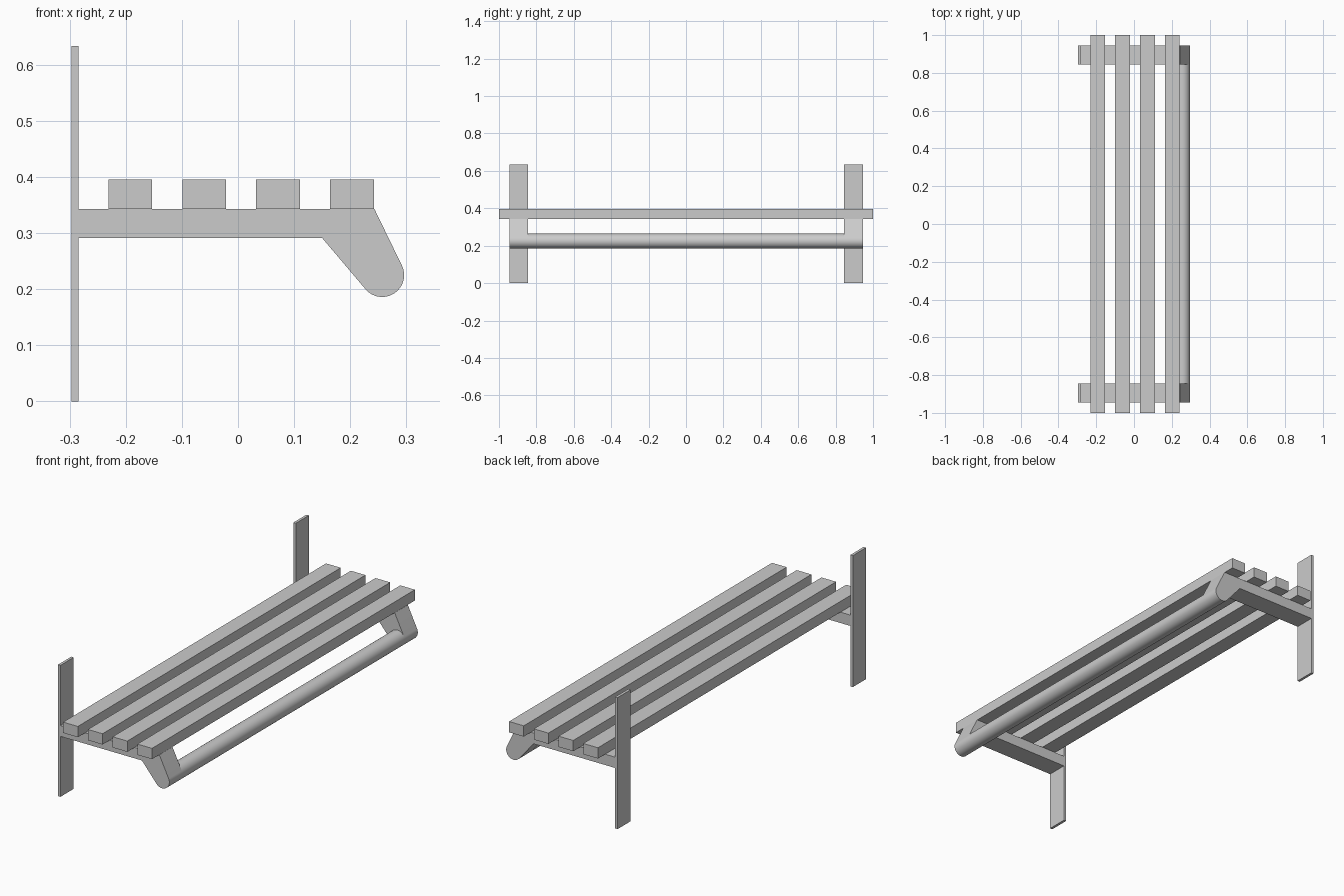
import bpy, bmesh
from math import radians, cos, sin

if "Cube" in bpy.data.objects:
    bpy.data.objects.remove(bpy.data.objects["Cube"])

TUBE_X, TUBE_Z, TUBE_R = 0.257, 0.225, 0.039
INNER, OUTER = 0.845, 0.945


def extrude_profile(name, profile, y0, y1, caps=True, smooth=False):
    """Extrude an x-z outline along y."""
    bm = bmesh.new()
    a = [bm.verts.new((x, y0, z)) for x, z in profile]
    b = [bm.verts.new((x, y1, z)) for x, z in profile]
    n = len(profile)
    for i in range(n):
        j = (i + 1) % n
        bm.faces.new((a[i], a[j], b[j], b[i]))
    if caps:
        bm.faces.new(a[::-1])
        bm.faces.new(b)
    bmesh.ops.recalc_face_normals(bm, faces=bm.faces)
    mesh = bpy.data.meshes.new(name)
    bm.to_mesh(mesh)
    bm.free()
    obj = bpy.data.objects.new(name, mesh)
    bpy.context.collection.objects.link(obj)
    if smooth:
        bpy.ops.object.select_all(action='DESELECT')
        obj.select_set(True)
        bpy.context.view_layer.objects.active = obj
        bpy.ops.object.shade_smooth_by_angle(angle=radians(25))
    return obj


def rect(x0, x1, z0, z1):
    return [(x0, z0), (x1, z0), (x1, z1), (x0, z1)]


def arc(start, end, steps):
    angles = [radians(start + (end - start) * i / steps) for i in range(steps + 1)]
    return [(TUBE_X + TUBE_R * cos(t), TUBE_Z + TUBE_R * sin(t)) for t in angles]


# Seat slats
for i in range(4):
    x = -0.192 + i * 0.1317
    extrude_profile(f"seat_slat_{i + 1}", rect(x - 0.039, x + 0.039, 0.343, 0.395), -1, 1)

# Flat wall posts and bent support arms with a rounded nose
arm = ([(-0.284, 0.343), (-0.284, 0.291), (0.15, 0.291)]
       + arc(221.2, 385.9, 24) + [(0.243, 0.343)])
for side, s in (("front", -1), ("back", 1)):
    y0, y1 = sorted((s * INNER, s * OUTER))
    extrude_profile(f"{side}_post", rect(-0.297, -0.284, 0, 0.633), y0, y1)
    extrude_profile(f"{side}_support_arm", arm, y0, y1, smooth=True)

# Round rail joining the two arms
extrude_profile("round_rail", arc(0, 360, 48)[:-1], -INNER, INNER, caps=False, smooth=True)
